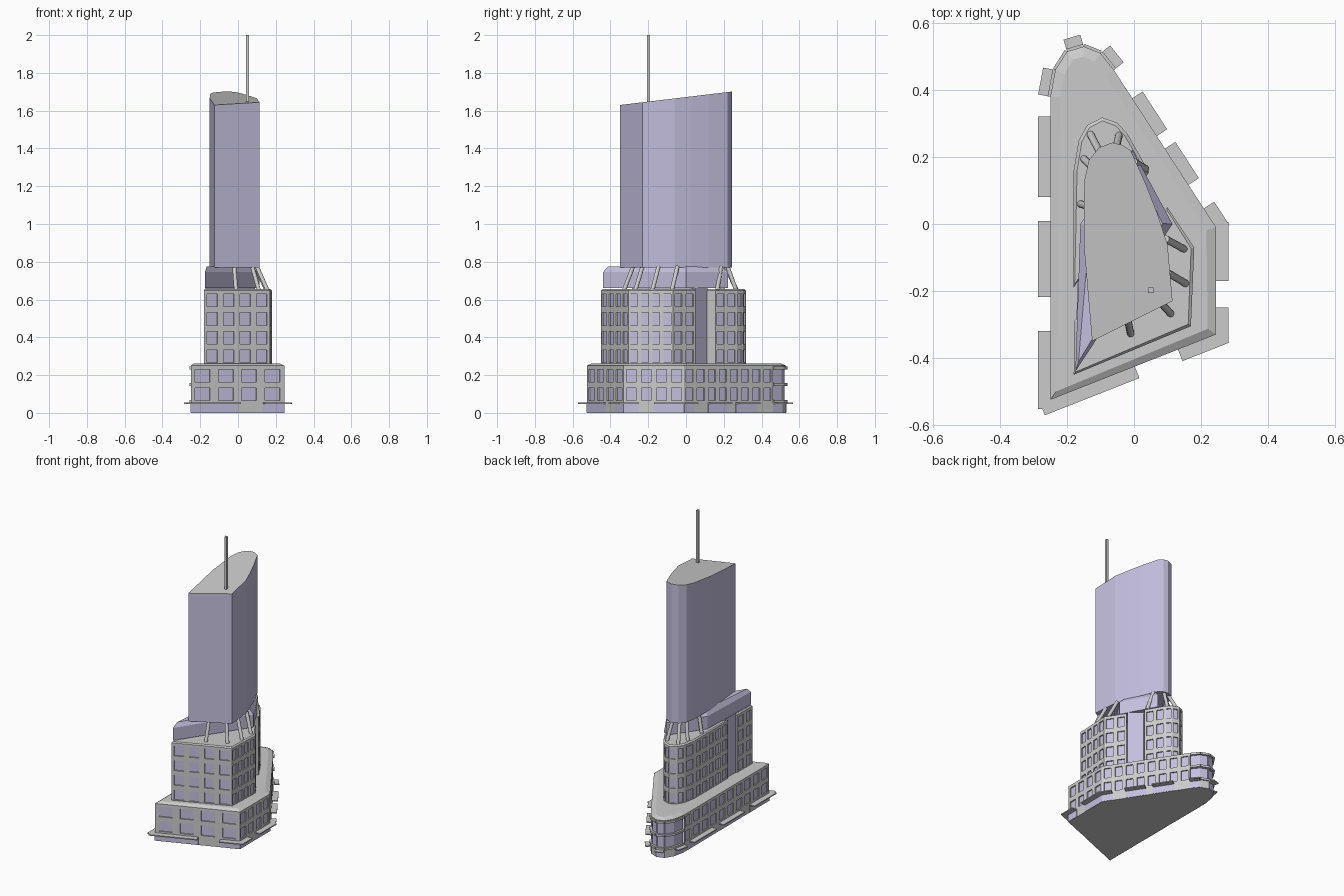
import bpy, bmesh
from mathutils import Vector

if "Cube" in bpy.data.objects:
    bpy.data.objects.remove(bpy.data.objects["Cube"])

glass = bpy.data.materials.new("tinted_glass")
glass.diffuse_color = (0.56, 0.53, 0.74, 1)
glass.use_nodes = True
glass.node_tree.nodes["Principled BSDF"].inputs["Base Color"].default_value = glass.diffuse_color


def finish(name, bm, mats=(None,)):
    me = bpy.data.meshes.new(name)
    bm.to_mesh(me)
    bm.free()
    for m in mats:
        me.materials.append(m)
    ob = bpy.data.objects.new(name, me)
    bpy.context.collection.objects.link(ob)
    return ob


def prism(name, pts, z0, z1, mat=None, inset=0, rise=0):
    """Extruded outline; z0 and z1 may be functions of y; optional chamfered top."""
    f0 = z0 if callable(z0) else (lambda y: z0)
    f1 = z1 if callable(z1) else (lambda y: z1)
    bm = bmesh.new()
    lo = [bm.verts.new((x, y, f0(y))) for x, y in pts]
    hi = [bm.verts.new((x, y, f1(y))) for x, y in pts]
    bm.faces.new(lo[::-1])
    top = bm.faces.new(hi)
    n = len(pts)
    for i in range(n):
        j = (i + 1) % n
        bm.faces.new((lo[i], lo[j], hi[j], hi[i]))
    bm.normal_update()
    if inset:
        bmesh.ops.inset_region(bm, faces=[top], thickness=inset, depth=rise, use_boundary=True)
    return finish(name, bm, (mat,))


def facade(name, pts, cols, z0, z1, rows, wf=0.64, hf=0.68, depth=0.008):
    """Walls with recessed windows: cols per edge, 0 = plain, -1 = ribbon glazing."""
    bm = bmesh.new()

    def quad(a, b, c, d, m=0):
        bm.faces.new([bm.verts.new(v) for v in (a, b, c, d)]).material_index = m

    n = len(pts)
    for i, c in enumerate(cols):
        a, b = Vector((*pts[i], 0)), Vector((*pts[(i + 1) % n], 0))
        d = b - a
        into = Vector((-d.y, d.x, 0)).normalized() * depth

        def P(t, z):
            return a + d * t + Vector((0, 0, z))
        if c == 0:
            quad(P(0, z0), P(1, z0), P(1, z1), P(0, z1))
            continue
        w, h = (1, 0.86) if c < 0 else (wf, hf)
        c = abs(c)
        rh = (z1 - z0) / rows
        for k in range(c):
            for r in range(rows):
                u, v, s, t = k / c, (k + 1) / c, z0 + r * rh, z0 + (r + 1) * rh
                mu, ms = (1 - w) / 2 / c, (1 - h) / 2 * rh
                out = [P(u, s), P(v, s), P(v, t), P(u, t)]
                inn = [P(u + mu, s + ms), P(v - mu, s + ms), P(v - mu, t - ms), P(u + mu, t - ms)]
                back = [p + into for p in inn]
                for q in range(4):
                    if w == 1 and q % 2:
                        continue
                    e = (q + 1) % 4
                    quad(out[q], out[e], inn[e], inn[q])
                    quad(inn[q], inn[e], back[e], back[q])
                quad(*back, 1)
    bm.faces.new([bm.verts.new((x, y, z1)) for x, y in pts])
    bm.faces.new([bm.verts.new((x, y, z0)) for x, y in reversed(pts)])
    bmesh.ops.remove_doubles(bm, verts=bm.verts, dist=1e-5)
    return finish(name, bm, (None, glass))


def strip(name, a, b, t0, t1, out, z0, z1, mat=None):
    """Box lying along the outside of a wall edge."""
    a, b = Vector(a), Vector(b)
    d = b - a
    o = Vector((d.y, -d.x)).normalized()
    p, q = a + d * t0, a + d * t1
    return prism(name, [p - o * 0.005, p + o * out, q + o * out, q - o * 0.005], z0, z1, mat)


def rod(name, a, b, r, sides=12):
    a, b = Vector(a), Vector(b)
    bm = bmesh.new()
    bmesh.ops.create_cone(bm, cap_ends=True, segments=sides, radius1=r, radius2=r, depth=(b - a).length)
    ob = finish(name, bm)
    ob.rotation_euler = (b - a).to_track_quat('Z', 'Y').to_euler()
    ob.location = (a + b) / 2
    return ob


# podium
base = [(-0.25, -0.525), (0.245, -0.33), (0.245, -0.01), (-0.06, 0.46), (-0.10, 0.51),
        (-0.15, 0.53), (-0.20, 0.515), (-0.235, 0.46), (-0.25, 0.38)]
prism("ground_floor", base, 0, 0.05)
facade("podium_walls", base, [4, 4, 8, -1, -1, -1, -1, -1, 10], 0.05, 0.246, 2)
prism("podium_roof", base, 0.246, 0.25, None, 0.03, 0.012)

# ledges around the rounded podium tip
for z in (0.06, 0.15, 0.238):
    for i in range(3, 8):
        strip("tip_ledge", base[i], base[i + 1], 0, 1, 0.008, z - 0.007, z + 0.007)

# canopies with shopfront glazing below: edge, start, end
for i, t0, t1 in [(0, -0.06, 0.51), (0, 0.77, 1.05), (1, -0.08, 0.25), (1, 0.5, 1.05),
                  (2, -0.03, 0.12), (2, 0.27, 0.5), (2, 0.58, 0.82), (3, 0, 1), (5, 0, 1),
                  (7, 0, 1), (8, 0.066, 0.33), (8, 0.41, 0.66), (8, 0.773, 1.03)]:
    a, b = base[i], base[(i + 1) % len(base)]
    strip("canopy", a, b, t0, t1, 0.037, 0.047, 0.054)
    strip("shopfront", a, b, max(t0, 0), min(t1, 1), 0.002, 0.001, 0.047, glass)

# middle block, split by a glazed diagonal slot
front = [(-0.18, -0.45), (0.17, -0.305), (0.18, -0.07), (0.10, 0.05), (-0.178, -0.29)]
rear = [(0.045, 0.155), (-0.02, 0.27), (-0.05, 0.302), (-0.095, 0.318), (-0.14, 0.295),
        (-0.165, 0.25), (-0.18, 0.16), (-0.18, -0.19)]
for name, pts, cols in (("front_block", front, [4, 4, 2, 0, 2]),
                        ("rear_block", rear, [2, 1, 1, 1, 1, 1, 5, 0])):
    facade(name + "_walls", pts, cols, 0.25, 0.645, 4)
    prism(name + "_roof", pts, 0.645, 0.648, None, 0.01, 0.007)
prism("slot_glazing", [(-0.172, -0.285), (0.09, 0.048), (0.016, 0.113), (-0.168, -0.17)], 0.25, 0.66, glass)

# transfer storey below the tower
prism("transfer_storey", [(-0.175, -0.44), (0.115, 0.0), (-0.005, 0.222), (-0.16, 0.0)],
      0.66, 0.745, glass, 0.03, 0.03)

# tower with sloping roof
tower = [(-0.125, -0.35), (0.115, -0.23), (0.10, -0.06), (0.07, 0.03), (0.035, 0.12),
         (-0.01, 0.22), (-0.035, 0.236), (-0.065, 0.243), (-0.105, 0.228), (-0.135, 0.19),
         (-0.148, 0.13), (-0.15, -0.06)]


def slope(y):
    return 1.627 + (y + 0.35) * 0.12


prism("tower", tower, 0.77, slope, glass)
prism("tower_roof", tower, slope, lambda y: slope(y) + 0.003)

# raking columns: foot and head
for fx, fy, hx, hy in [(0.15, -0.075, 0.095, -0.045), (0.155, -0.178, 0.10, -0.145),
                       (0.11, -0.268, 0.075, -0.23), (-0.01, -0.328, -0.02, -0.28),
                       (0.035, 0.165, 0.0, 0.185), (-0.045, 0.265, -0.055, 0.22),
                       (-0.13, 0.268, -0.10, 0.21), (-0.15, 0.195, -0.115, 0.16),
                       (-0.16, 0.06, -0.13, 0.05)]:
    rod("raking_column", (fx, fy, 0.65), (hx, hy, 0.775), 0.011)

# mast
prism("mast", [(0.042, -0.206), (0.058, -0.206), (0.058, -0.19), (0.042, -0.19)], 1.63, 2.0)
